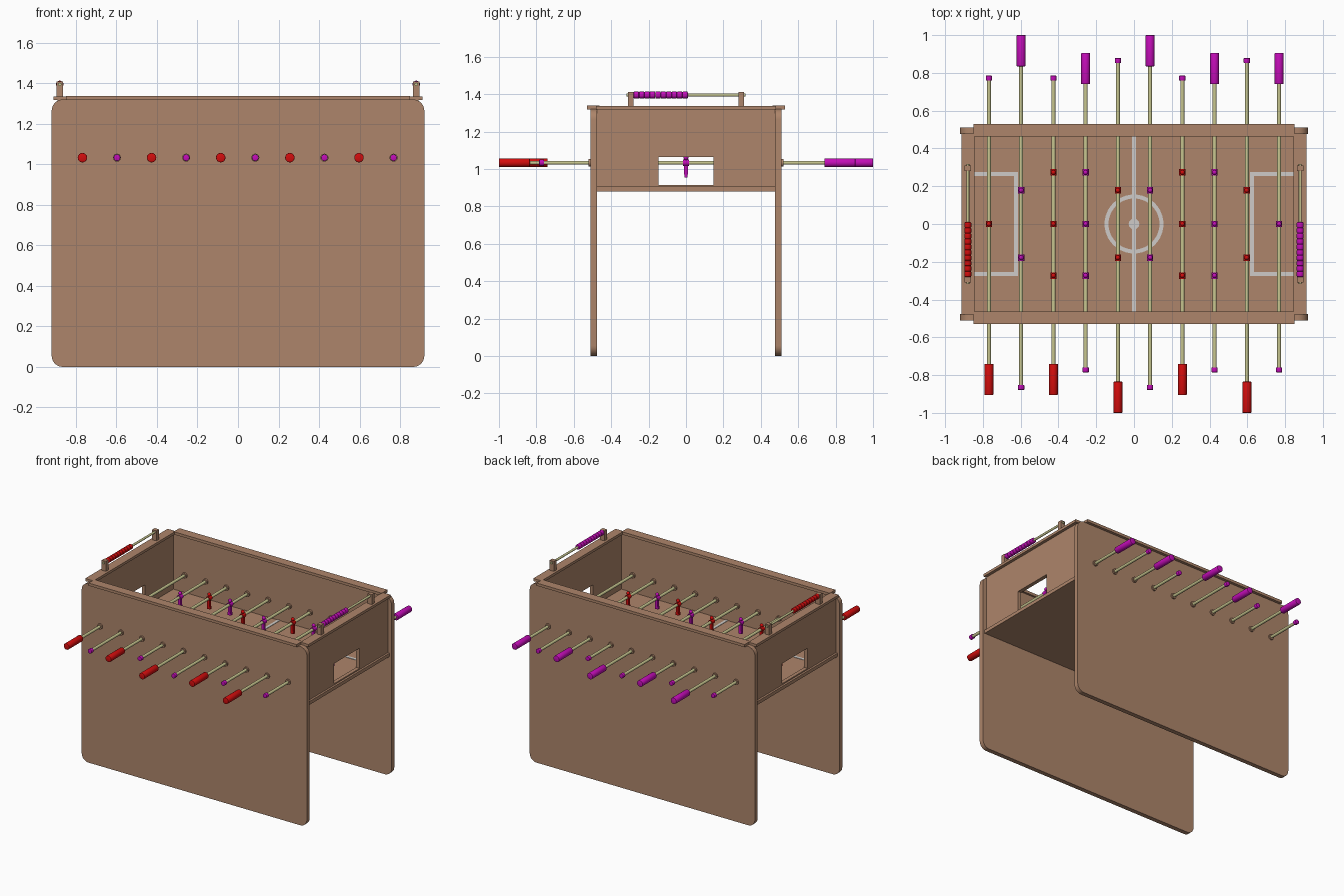
import bpy, bmesh, math
from mathutils import Matrix, Vector

if "Cube" in bpy.data.objects:
    bpy.data.objects.remove(bpy.data.objects["Cube"])


def material(name, rgb):
    m = bpy.data.materials.new(name)
    m.diffuse_color = (*rgb, 1)
    m.use_nodes = True
    m.node_tree.nodes["Principled BSDF"].inputs["Base Color"].default_value = m.diffuse_color
    return m


WOOD = material("brown wood", (0.42, 0.235, 0.145))
STEEL = material("pale olive metal", (0.58, 0.57, 0.28))
RED = material("red", (0.65, 0.004, 0.004))
PURPLE = material("magenta", (0.55, 0.004, 0.48))
WHITE = material("line white", (0.62, 0.60, 0.58))


def finish(name, bm, mat, smooth=False):
    bmesh.ops.recalc_face_normals(bm, faces=bm.faces)
    me = bpy.data.meshes.new(name)
    bm.to_mesh(me)
    bm.free()
    me.materials.append(mat)
    ob = bpy.data.objects.new(name, me)
    bpy.context.collection.objects.link(ob)
    if smooth:
        bpy.ops.object.select_all(action='DESELECT')
        ob.select_set(True)
        bpy.context.view_layer.objects.active = ob
        bpy.ops.object.shade_smooth_by_angle(angle=math.radians(40))
    return ob


def add_box(bm, lo, hi):
    lo, hi = Vector(lo), Vector(hi)
    m = Matrix.Translation((lo + hi) / 2) @ Matrix.Diagonal((*(hi - lo), 1))
    return bmesh.ops.create_cube(bm, size=1, matrix=m)["verts"]


def box(name, lo, hi, mat):
    bm = bmesh.new()
    add_box(bm, lo, hi)
    return finish(name, bm, mat)


def add_rod(bm, x, y0, y1, z, r, bevel=0, segs=16):
    # cylinder running along y
    m = Matrix.Translation((x, (y0 + y1) / 2, z)) @ Matrix.Rotation(math.pi / 2, 4, 'X')
    v = bmesh.ops.create_cone(bm, cap_ends=True, segments=segs, radius1=r, radius2=r,
                              depth=abs(y1 - y0), matrix=m)["verts"]
    if bevel:
        caps = {e for w in v for e in w.link_edges
                if abs(e.verts[0].co.y - e.verts[1].co.y) < 1e-5}
        bmesh.ops.bevel(bm, geom=list(caps), offset=bevel, segments=2,
                        profile=0.5, affect='EDGES')


def rod(name, x, y0, y1, z, r, mat, bevel=0):
    bm = bmesh.new()
    add_rod(bm, x, y0, y1, z, r, bevel)
    return finish(name, bm, mat, True)


# Side panels that also act as legs, with rounded corners
for s, side in ((-1, "front"), (1, "back")):
    bm = bmesh.new()
    add_box(bm, (-0.92, min(s * 0.477, s * 0.51), 0), (0.92, max(s * 0.477, s * 0.51), 1.32))
    corners = [e for e in bm.edges if abs(e.verts[0].co.y - e.verts[1].co.y) > 0.01]
    bmesh.ops.bevel(bm, geom=corners, offset=0.055, segments=8, profile=0.5, affect='EDGES')
    finish(side + "_side_panel", bm, WOOD, True)
    box(side + "_top_rail", (-0.85, min(s * 0.463, s * 0.53), 1.318),
        (0.85, max(s * 0.463, s * 0.53), 1.338), WOOD)

# Floor of the table
box("table_floor", (-0.905, -0.477, 0.88), (0.905, 0.477, 0.905), WOOD)

# End panels with goal openings, and rails above them
cutter = box("goal_cutter", (-1.2, -0.148, 0.914), (1.2, 0.148, 1.063), WOOD)
cutter.hide_render = True
cutter.hide_viewport = True
for s, side in ((-1, "left"), (1, "right")):
    a, b = sorted((s * 0.862, s * 0.89))
    panel = box(side + "_end_panel", (a, -0.477, 0.905), (b, 0.477, 1.32), WOOD)
    mod = panel.modifiers.new("goal", 'BOOLEAN')
    mod.object = cutter
    mod.operation = 'DIFFERENCE'
    mod.solver = 'EXACT'
    a, b = sorted((s * 0.845, s * 0.912))
    box(side + "_end_rail", (a, -0.48, 1.317), (b, 0.48, 1.336), WOOD)

# Field markings
Z0, Z1 = 0.904, 0.908
box("centre_line", (-0.01, -0.477, Z0), (0.01, 0.477, Z1), WHITE)
for s, side in ((-1, "left"), (1, "right")):
    bm = bmesh.new()
    a, b = sorted((s * 0.615, s * 0.635))
    add_box(bm, (a, -0.275, Z0), (b, 0.275, Z1))
    a, b = sorted((s * 0.635, s * 0.862))
    for t in (-1, 1):
        c, d = sorted((t * 0.255, t * 0.275))
        add_box(bm, (a, c, Z0), (b, d, Z1))
    finish(side + "_penalty_box", bm, WHITE)


def disc(name, r_in, r_out, n=48):
    bm = bmesh.new()
    def ring(r):
        return [bm.verts.new((r * math.cos(i * math.tau / n), r * math.sin(i * math.tau / n), Z1 + 0.0005))
                for i in range(n)]
    o = ring(r_out)
    if r_in:
        q = ring(r_in)
        for i in range(n):
            j = (i + 1) % n
            bm.faces.new((q[i], o[i], o[j], q[j]))
    else:
        bm.faces.new(o)
    ext = bmesh.ops.extrude_face_region(bm, geom=bm.faces[:])["geom"]
    bmesh.ops.translate(bm, vec=(0, 0, -0.004),
                        verts=[v for v in ext if isinstance(v, bmesh.types.BMVert)])
    finish(name, bm, WHITE)


disc("centre_circle", 0.135, 0.156)
disc("centre_spot", 0, 0.028)

# Playing rods with handles, end caps, bushings and players
ZR = 1.033
PLAYERS = {1: (0,), 2: (-0.178, 0.178), 3: (-0.273, 0, 0.273)}
COUNTS = (1, 2, 3, 3, 2, 2, 3, 3, 2, 1)
for i, count in enumerate(COUNTS):
    x = (i - 4.5) * 0.1707
    mat, s = (RED, -1) if i % 2 == 0 else (PURPLE, 1)
    h0, cap = (0.835, -0.865) if count == 2 else (0.74, -0.772)
    n = str(i + 1)
    rod("rod_" + n, x, s * (h0 + 0.05), s * cap, ZR, 0.0105, STEEL)
    rod("handle_" + n, x, s * h0, s * (h0 + 0.165), ZR, 0.0235, mat, 0.003)
    rod("end_cap_" + n, x, s * (cap - 0.013), s * (cap + 0.013), ZR, 0.0165, PURPLE, 0.002)
    bm = bmesh.new()
    for t in (-1, 1):
        add_rod(bm, x, t * 0.465, t * 0.52, ZR, 0.02)
    finish("bushings_" + n, bm, WOOD, True)
    for k, y in enumerate(PLAYERS[count]):
        bm = bmesh.new()
        bmesh.ops.create_uvsphere(bm, u_segments=12, v_segments=8, radius=0.013,
                                  matrix=Matrix.Translation((x, y, 1.06)))
        add_rod(bm, x, y - 0.017, y + 0.017, ZR, 0.0165)                      # torso
        add_box(bm, (x - 0.009, y - 0.011, 0.97), (x + 0.009, y + 0.011, 1.025))  # legs
        add_box(bm, (x - 0.013, y - 0.009, 0.955), (x + 0.013, y + 0.009, 0.975))  # foot
        finish(f"player_{n}_{k + 1}", bm, mat, True)

# Score counters above each end
for x, side, mat in ((-0.88, "left", RED), (0.88, "right", PURPLE)):
    for y in (-0.295, 0.295):
        box(side + "_counter_post", (x - 0.017, y - 0.015, 1.335), (x + 0.017, y + 0.015, 1.41), WOOD)
    rod(side + "_counter_rod", x, -0.318, 0.318, 1.395, 0.008, STEEL)
    bm = bmesh.new()
    for k in range(10):
        y = -0.28 + k * 0.029
        add_rod(bm, x, y, y + 0.0285, 1.395, 0.0185, 0.004)
    finish(side + "_counter_beads", bm, mat, True)
